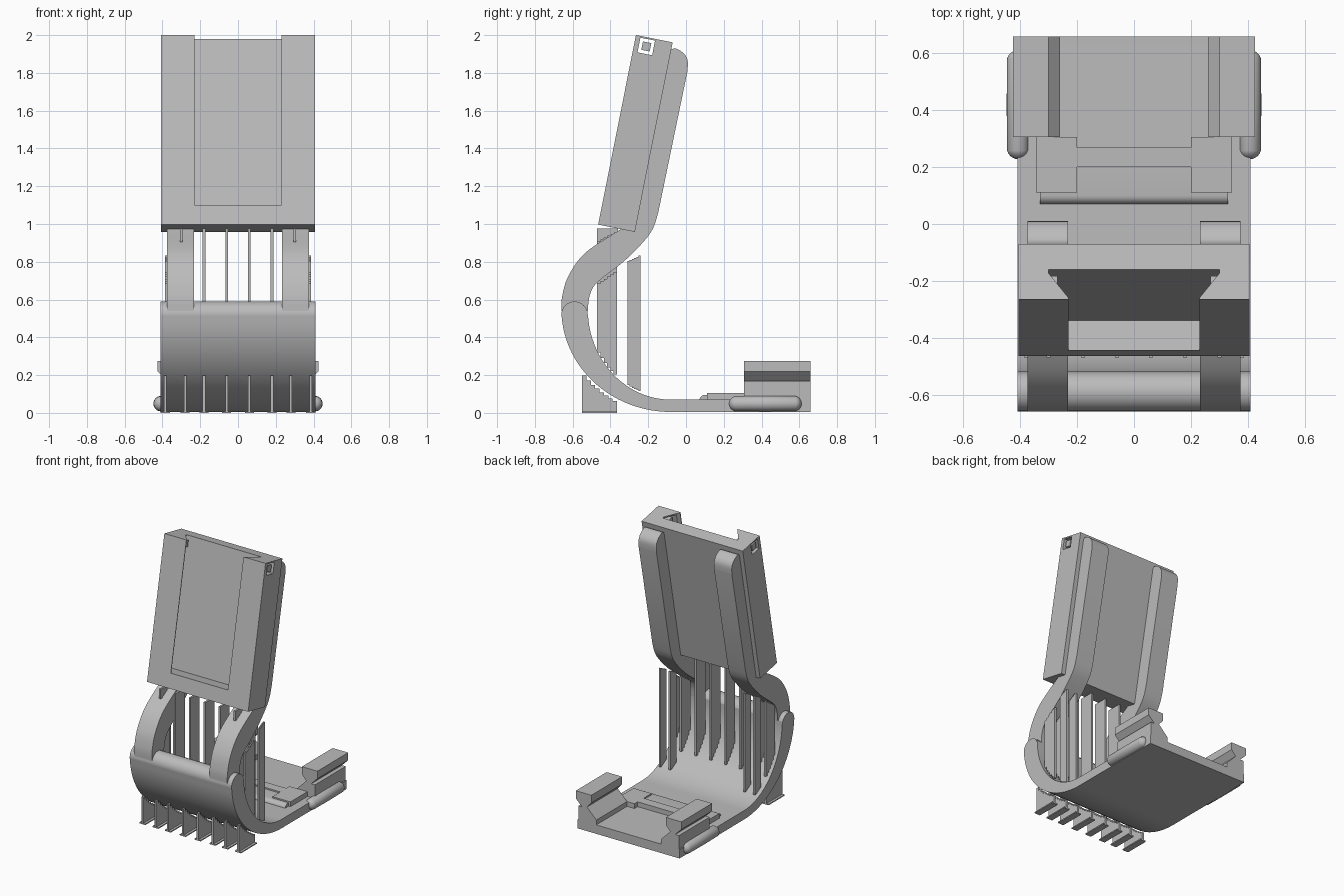
import bpy, bmesh, math
from mathutils import Matrix, Vector

if "Cube" in bpy.data.objects:
    bpy.data.objects.remove(bpy.data.objects["Cube"])

gray = bpy.data.materials.new("plain_gray")
gray.diffuse_color = (0.5, 0.5, 0.5, 1)
gray.use_nodes = True
gray.node_tree.nodes["Principled BSDF"].inputs["Base Color"].default_value = gray.diffuse_color


def finish(name, bm, smooth=False):
    bmesh.ops.recalc_face_normals(bm, faces=bm.faces)
    me = bpy.data.meshes.new(name)
    bm.to_mesh(me)
    bm.free()
    me.materials.append(gray)
    ob = bpy.data.objects.new(name, me)
    bpy.context.collection.objects.link(ob)
    if smooth:
        bpy.ops.object.select_all(action='DESELECT')
        ob.select_set(True)
        bpy.context.view_layer.objects.active = ob
        bpy.ops.object.shade_smooth_by_angle(angle=math.radians(35))
    return ob


def prism(name, pts, start, depth, smooth=False):
    """Extrude a closed outline of 3D points along the depth vector."""
    bm = bmesh.new()
    face = bm.faces.new([bm.verts.new(Vector(p) + Vector(start)) for p in pts])
    res = bmesh.ops.extrude_face_region(bm, geom=[face])
    verts = [g for g in res['geom'] if isinstance(g, bmesh.types.BMVert)]
    bmesh.ops.translate(bm, verts=verts, vec=depth)
    return finish(name, bm, smooth)


def side_prism(name, yz, x0, x1, smooth=False):
    return prism(name, [(0, y, z) for y, z in yz], (x0, 0, 0), (x1 - x0, 0, 0), smooth)


def box(name, x0, x1, y0, y1, z0, z1):
    return side_prism(name, [(y0, z0), (y1, z0), (y1, z1), (y0, z1)], x0, x1)


def curve(pts, n=7):
    """Smooth path through the points."""
    p = [Vector(q) for q in [pts[0]] + pts + [pts[-1]]]
    out = []
    for a, b, c, d in zip(p, p[1:], p[2:], p[3:]):
        for i in range(n):
            t = i / n
            out.append(0.5 * (2*b + (c-a)*t + (2*a-5*b+4*c-d)*t*t + (3*b-a-3*c+d)*t**3))
    return [tuple(v) for v in out] + [pts[-1]]


def ellipse(cy, cz, ry, rz, a0, a1, n):
    return [(cy + ry*math.cos(math.radians(a0 + (a1-a0)*i/n)),
             cz + rz*math.sin(math.radians(a0 + (a1-a0)*i/n))) for i in range(n + 1)]


# Base plate curling up into a rounded lip at the front
shell = [(0.66, 0.005), (0.66, 0.07)]
shell += ellipse(-0.08, 0.55, 0.44, 0.48, 270, 180, 24)
shell += ellipse(-0.59, 0.52, 0.07, 0.07, 0, 180, 12)
shell += ellipse(-0.08, 0.55, 0.58, 0.545, 184, 270, 24)
side_prism("curved_base", shell, -0.41, 0.41, True)

# Tilted panel with a dovetail channel and a square hole through its side
tilt = Matrix.Translation((0, -0.465, 0.997)) @ Matrix.Rotation(-math.atan(0.1994), 4, 'X')
panel = box("panel", -0.407, 0.407, 0, 0.198, 0, 1.023)
channel = prism("channel_cutter",
                [(-0.23, -0.03, 0), (0.23, -0.03, 0), (0.23, 0.005, 0), (0.3, 0.093, 0),
                 (0.3, 0.107, 0), (-0.3, 0.107, 0), (-0.3, 0.093, 0), (-0.23, 0.005, 0)],
                (0, 0, 0.105), (0, 0, 1.0))
hole = box("hole_cutter", -0.5, 0.5, 0.026, 0.105, 0.935, 1.014)
bpy.context.view_layer.objects.active = panel
for cutter in (channel, hole):
    cutter.hide_render = True
    mod = panel.modifiers.new("cut", 'BOOLEAN')
    mod.object = cutter
    mod.operation = 'DIFFERENCE'
    mod.solver = 'EXACT'
    bpy.ops.object.modifier_apply(modifier=mod.name)
    bpy.data.objects.remove(cutter)
panel.data.transform(tilt)

# S-shaped leg outline: outer edge up, rounded end, inner edge down
outer = curve([(-0.66, 0.54), (-0.655, 0.62), (-0.62, 0.73), (-0.53, 0.85),
               (-0.35, 0.97), (-0.29, 1.02), (-0.265, 1.08)])
cap = curve([(-0.1, 1.90), (-0.065, 1.93), (-0.02, 1.91), (0.008, 1.87), (0.008, 1.81)], 4)
inner = curve([(-0.147, 1.06), (-0.19, 0.95), (-0.32, 0.81), (-0.47, 0.69),
               (-0.51, 0.62), (-0.52, 0.54)])
leg = outer + cap + inner


def stair(y0, y1, bottom, top, n=6):
    """Stepped outline between a lower and an upper height function."""
    lo, hi = [], []
    for i in range(n):
        a, b = y0 + (y1-y0)*i/n, y0 + (y1-y0)*(i+1)/n
        m = (a + b) / 2
        lo += [(a, bottom(m)), (b, bottom(m))]
        hi += [(a, top(m)), (b, top(m))]
    return lo + hi[::-1]


def base_top(y):
    return 0.56 - 0.48*math.sqrt(1 - ((y + 0.08)/0.44)**2)


def base_under(y):
    return 0.54 - 0.545*math.sqrt(1 - ((y + 0.08)/0.58)**2)


def leg_under(y):
    return 0.68 + (y + 0.47)*0.68


def fin(name, outline, x, w=0.007):
    side_prism(name, outline, x - w, x + w)


for s in (-1, 1):
    # Legs behind the panel
    side_prism("leg", leg, s*0.232, s*0.375, True)

    # Peg inside the square hole
    peg = box("hole_peg", s*0.27, s*0.4, 0.043, 0.088, 0.952, 0.997)
    peg.data.transform(tilt)

    # Rail with an outer groove and a sloping inner wall
    rail = [(0.26, 0.06), (0.405, 0.06), (0.405, 0.17), (0.375, 0.17), (0.425, 0.22),
            (0.425, 0.275), (0.3, 0.275), (0.3, 0.22), (0.335, 0.18), (0.26, 0.105)]
    prism("rail", [(s*x, 0, z) for x, z in rail], (0, 0.306, 0), (0, 0.354, 0))

    # Rounded side grip
    bm = bmesh.new()
    bmesh.ops.create_uvsphere(bm, u_segments=24, v_segments=12, radius=0.041)
    for v in bm.verts:
        v.co = (v.co.x, v.co.z, v.co.y)
        if abs(v.co.y) < 1e-5:
            continue
        v.co.y += math.copysign(0.151, v.co.y)
    bmesh.ops.translate(bm, verts=bm.verts, vec=(s*0.407, 0.42, 0.049))
    finish("side_grip", bm, True)

    # Tray corner pad
    box("tray_pad", s*0.2, s*0.345, 0.11, 0.306, 0.06, 0.105)

    # Thin vertical fins between the base and the panel
    for x in (0.06, 0.18):
        fin("middle_fin", stair(-0.47, -0.365, base_top, lambda y: 0.975), s*x)
    for x in (0.3, 0.38):
        fin("front_fin", stair(-0.47, -0.365, base_top, leg_under), s*x)
        fin("rear_fin", stair(-0.31, -0.24, base_top, lambda y: 0.8 + (y + 0.31)*0.5), s*x)
    fin("leg_top_fin", stair(-0.47, -0.36, lambda y: 0.9 + (y + 0.47)*0.55,
                             lambda y: 0.975), s*0.3)

    # Foot fins under the curl, each on a small plate
    for x in (0.06, 0.18, 0.28, 0.385):
        fin("foot_fin", stair(-0.55, -0.365, lambda y: 0, lambda y: base_under(y) - 0.008, 8), s*x)
        box("foot_plate", s*x - 0.024, s*x + 0.024, -0.55, -0.365, 0, 0.008)

# Raised middle of the tray and its rounded front bar
box("tray_middle", -0.2, 0.2, 0.2, 0.27, 0.06, 0.105)
bar = [(0.2, 0.06), (0.2, 0.095)] + ellipse(0.1, 0.065, 0.03, 0.03, 90, 180, 6) + [(0.07, 0.06)]
side_prism("tray_bar", bar, -0.33, 0.33, True)
